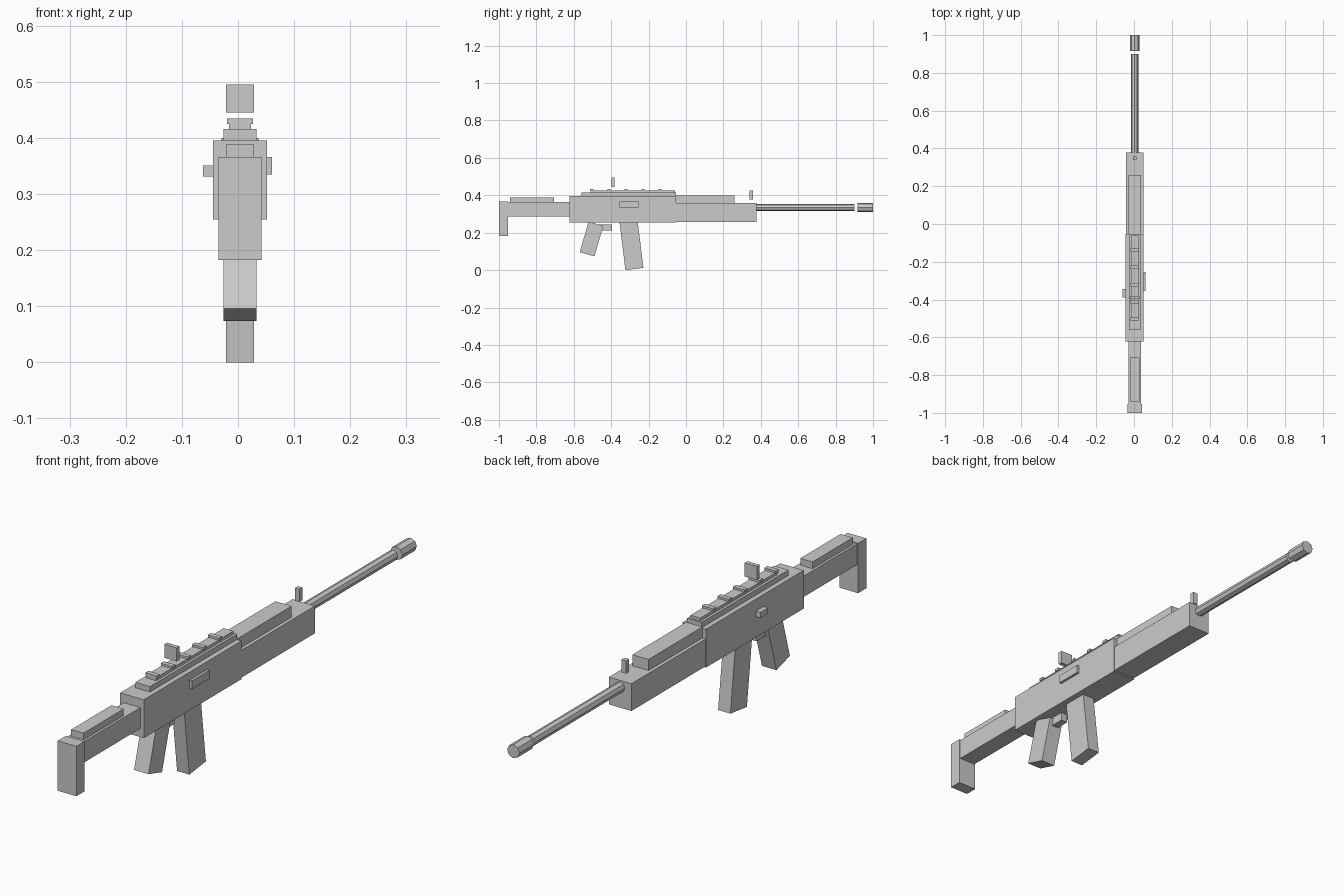
import bpy
import math
from mathutils import Matrix

if "Cube" in bpy.data.objects:
    bpy.data.objects.remove(bpy.data.objects["Cube"])

CX = 0.0036   # body centreline


def box(name, x, y, z, tilt=0.0):
    """Box from (min, max) ranges, optionally tilted about its centre on x."""
    bpy.ops.mesh.primitive_cube_add(size=1)
    ob = bpy.context.object
    ob.name = name
    ob.data.transform(Matrix.Diagonal((x[1] - x[0], y[1] - y[0], z[1] - z[0], 1)))
    ob.location = [(r[0] + r[1]) / 2 for r in (x, y, z)]
    ob.rotation_euler.x = tilt
    return ob


def mid(half):
    """Range symmetrical about the centreline."""
    return (CX - half, CX + half)


def tube(name, radius, y0, y1, z, sides=8):
    bpy.ops.mesh.primitive_cylinder_add(
        vertices=sides, radius=radius, depth=y1 - y0,
        location=(CX, (y0 + y1) / 2, z), rotation=(math.pi / 2, 0, 0))
    bpy.context.object.name = name


def profile(name, points, half):
    """Side outline in (y, z), extruded across x."""
    n = len(points)
    verts = [(x, y, z) for x in mid(half) for y, z in points]
    faces = [tuple(range(n))[::-1], tuple(range(n, 2 * n))]
    faces += [(i, (i + 1) % n, n + (i + 1) % n, n + i) for i in range(n)]
    me = bpy.data.meshes.new(name)
    me.from_pydata(verts, [], faces)
    bpy.context.collection.objects.link(bpy.data.objects.new(name, me))


def leaning_box(name, corner, width, length, angle, half):
    """Leaning block; corner is the bottom corner at -y, angle turns it about x."""
    a = math.radians(angle)
    c, s = math.cos(a), math.sin(a)
    local = [(0, 0), (width, 0), (width, length), (0, length)]
    profile(name, [(corner[0] + u * c - v * s, corner[1] + u * s + v * c)
                   for u, v in local], half)


# Main body
box("receiver", mid(0.048), (-0.622, -0.053), (0.2545, 0.3955))
box("forend", mid(0.046), (-0.053, 0.378), (0.2585, 0.359))
box("forend_cover", mid(0.033), (-0.053, 0.26), (0.359, 0.40))

# Stock
box("stock_arm", mid(0.034), (-0.953, -0.622), (0.286, 0.363))
box("butt_plate", mid(0.038), (-1.0, -0.953), (0.182, 0.366))
box("cheek_rest", mid(0.025), (-0.94, -0.706), (0.363, 0.388))

# Top rail with cross ribs
box("rail_base", mid(0.0295), (-0.56, -0.053), (0.3955, 0.4155))
box("rail", mid(0.020), (-0.51, -0.06), (0.4155, 0.4265))
for i in range(5):
    y = -0.503 + 0.091 * i
    box(f"rail_rib_{i + 1}", mid(0.023), (y - 0.009, y + 0.009), (0.4245, 0.4345))

# Sights
box("rear_sight", mid(0.025), (-0.398, -0.382), (0.445, 0.495))
box("front_sight", mid(0.009), (0.339, 0.357), (0.378, 0.425))

# Barrel and muzzle
tube("barrel", 0.019, 0.37, 0.9, 0.335)
tube("muzzle", 0.025, 0.916, 1.0, 0.335)

# Lower parts
leaning_box("magazine", (-0.324, 0.0), 0.097, 0.262, 7, 0.025)
leaning_box("grip", (-0.568, 0.096), 0.082, 0.17, -16, 0.0295)
box("trigger_guard", mid(0.014), (-0.463, -0.396), (0.211, 0.243))

# Side details
box("side_port", (0.04, 0.061), (-0.355, -0.254), (0.335, 0.366))
box("bolt_handle", (-0.062, -0.042), (-0.39, -0.344), (0.331, 0.351))
